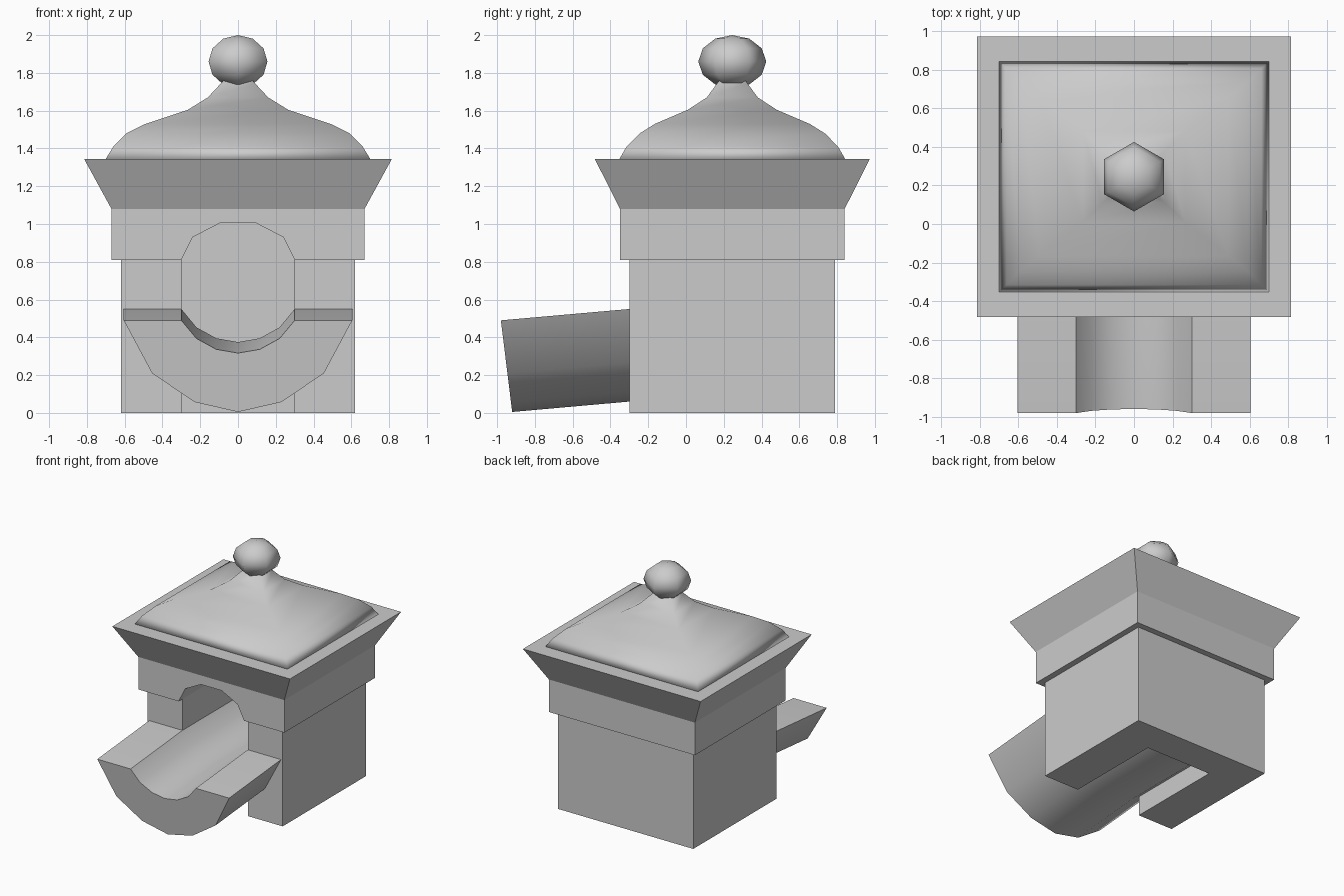
import bpy, bmesh, math

if "Cube" in bpy.data.objects:
    bpy.data.objects.remove(bpy.data.objects["Cube"])

CY = 0.245  # centre line of the building in y


def make_object(name, bm, smooth=False):
    bmesh.ops.recalc_face_normals(bm, faces=bm.faces)
    me = bpy.data.meshes.new(name)
    bm.to_mesh(me)
    bm.free()
    for p in me.polygons:
        p.use_smooth = smooth
    ob = bpy.data.objects.new(name, me)
    bpy.context.collection.objects.link(ob)
    return ob


def loft(name, rings, smooth=False):
    """Bridge equal-length closed rings of points and cap both ends."""
    bm = bmesh.new()
    rows = [[bm.verts.new(p) for p in r] for r in rings]
    n = len(rows[0])
    for a, b in zip(rows, rows[1:]):
        for i in range(n):
            j = (i + 1) % n
            bm.faces.new((a[i], a[j], b[j], b[i]))
    bm.faces.new(rows[0])
    bm.faces.new(rows[-1])
    return make_object(name, bm, smooth)


def rect(hx, hy, z):
    return [(sx * hx, CY + sy * hy, z)
            for sx, sy in ((-1, -1), (1, -1), (1, 1), (-1, 1))]


def mirror_x(half):
    """Complete an open profile running from +x to x = 0."""
    return half + [(-x, z) for x, z in reversed(half) if x > 0]


# Walls, upper band and flared cornice
house = loft("house_walls", [rect(*r) for r in (
    (.62, .545, 0), (.62, .545, .81), (.67, .595, .81),
    (.67, .595, 1.08), (.815, .728, 1.345))])

# Arched doorway cut from the front
arch = mirror_x([(.3, -.1), (.3, .81), (.24, .93), (.095, 1.005)])
cutter = loft("doorway_cutter",
              [[(x, y, z) for x, z in arch] for y in (-.7, .52)])
cutter.hide_render = True
cutter.hide_viewport = True
cut = house.modifiers.new("doorway", 'BOOLEAN')
cut.operation = 'DIFFERENCE'
cut.solver = 'EXACT'
cut.object = cutter

# Swept square roof
loft("roof", [rect(*r) for r in (
    (.70, .597, 1.345), (.66, .56, 1.41), (.59, .49, 1.48), (.49, .41, 1.53),
    (.265, .235, 1.605), (.16, .135, 1.67), (.09, .08, 1.745),
    (.06, .055, 1.78))], smooth=True)

# Ball finial with six sides
bm = bmesh.new()
bmesh.ops.create_uvsphere(bm, u_segments=6, v_segments=6, radius=1)
for v in bm.verts:
    v.co = (v.co.x * .18, CY + v.co.y * .18, 1.86 + v.co.z * .14)
make_object("finial", bm, smooth=True)

# Trough: level inside the house, sloping down in front
outer = mirror_x([(.605, .55), (.455, .267), (.23, .113), (0, .06)])
inner = mirror_x([(.3, .55), (.22, .453), (.115, .395), (0, .375)])
section = outer + inner[::-1]
front = [(x, -.98 + (.55 - z) * .122, z - .06 + (.55 - z) * .01)
         for x, z in section]
trough = loft("trough", [front] + [[(x, y, z) for x, z in section]
                                   for y in (-.3, .53)])
bpy.ops.object.select_all(action='DESELECT')
trough.select_set(True)
bpy.context.view_layer.objects.active = trough
bpy.ops.object.shade_smooth_by_angle(angle=math.radians(35))
